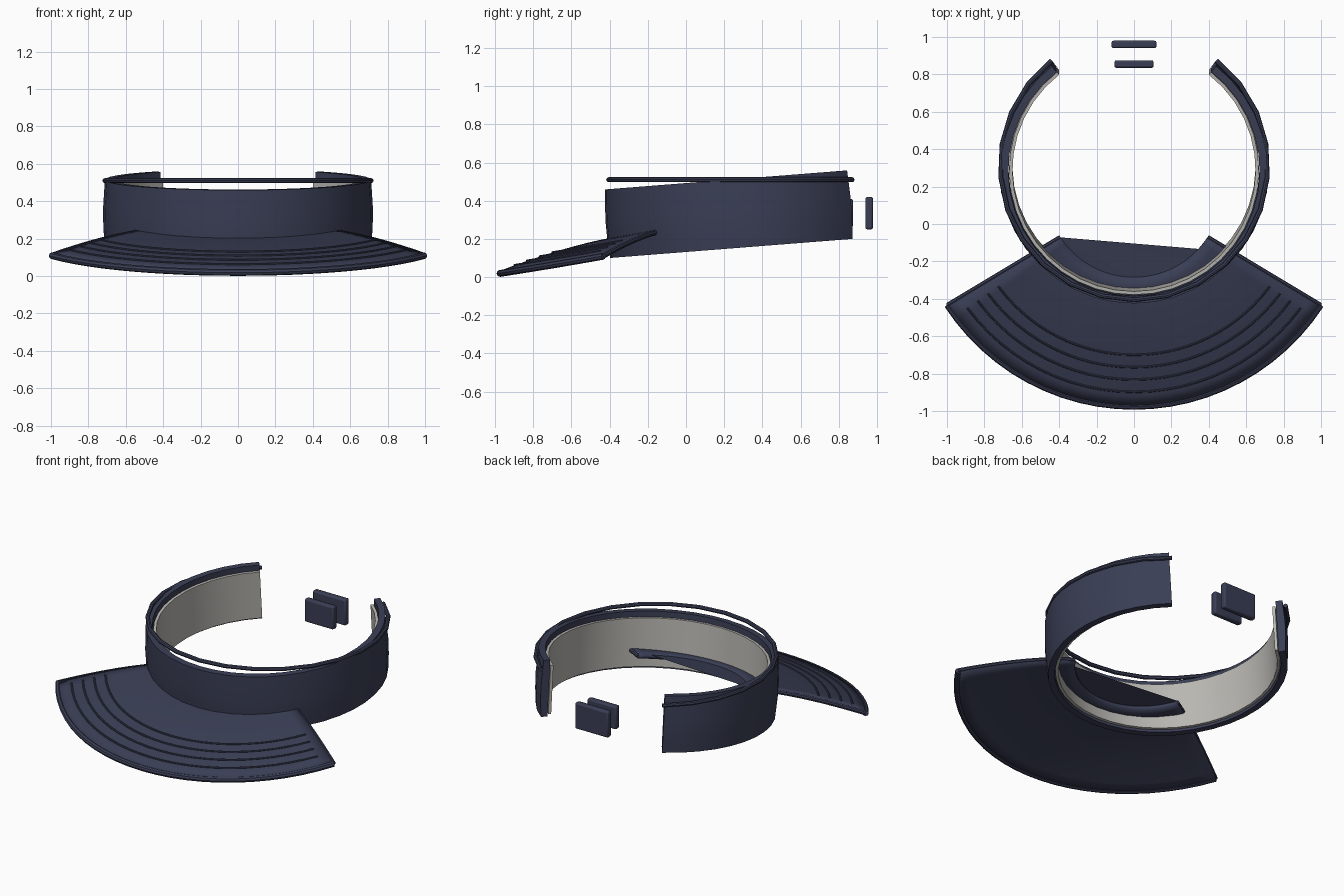
import bpy
import bmesh
from math import sin, cos, radians
from mathutils import Vector

if "Cube" in bpy.data.objects:
    bpy.data.objects.remove(bpy.data.objects["Cube"], do_unlink=True)


def material(name, rgb):
    mat = bpy.data.materials.new(name)
    mat.use_nodes = True
    colour = (*rgb, 1)
    mat.diffuse_color = colour
    mat.node_tree.nodes["Principled BSDF"].inputs["Base Color"].default_value = colour
    return mat


NAVY = material("navy fabric", (0.042, 0.048, 0.09))
GREY = material("warm grey lining", (0.48, 0.47, 0.44))


def select(obj):
    bpy.ops.object.select_all(action="DESELECT")
    obj.select_set(True)
    bpy.context.view_layer.objects.active = obj


def finish(name, bm, mat, smooth=True):
    mesh = bpy.data.meshes.new(name)
    bm.to_mesh(mesh)
    bm.free()
    obj = bpy.data.objects.new(name, mesh)
    bpy.context.collection.objects.link(obj)
    mesh.materials.append(mat)
    if smooth:
        select(obj)
        bpy.ops.object.shade_smooth_by_angle(angle=radians(35))
    return obj


def tube(name, points, radius, mat):
    curve = bpy.data.curves.new(name, "CURVE")
    curve.dimensions = "3D"
    curve.bevel_depth = radius
    curve.bevel_resolution = 2
    curve.use_fill_caps = True
    spline = curve.splines.new("POLY")
    spline.points.add(len(points) - 1)
    for p, co in zip(spline.points, points):
        p.co = (*co, 1)
    curve.materials.append(mat)
    obj = bpy.data.objects.new(name, curve)
    bpy.context.collection.objects.link(obj)
    select(obj)
    bpy.ops.object.convert(target="MESH")
    bpy.ops.object.shade_smooth_by_angle(angle=radians(35))


def spread(half, count):
    return [half * (2 * i / count - 1) for i in range(count + 1)]


# Open rings swept around the head, tilted up toward the back
OPENING = radians(142)


def open_ring(name, profile, mat, segments=32):
    bm = bmesh.new()
    rings = [[bm.verts.new((r * sin(a), -r * cos(a), z)) for r, z in profile]
             for a in spread(OPENING, segments)]
    n = len(profile)
    for r0, r1 in zip(rings, rings[1:]):
        for j in range(n):
            k = (j + 1) % n
            bm.faces.new((r0[j], r1[j], r1[k], r0[k]))
    bm.faces.new(rings[0])
    bm.faces.new(rings[-1][::-1])
    bmesh.ops.recalc_face_normals(bm, faces=bm.faces)
    obj = finish(name, bm, mat)
    obj.location = (0, 0.313, 0.156)
    obj.rotation_euler.x = radians(4.5)


open_ring("head_band", [(0.712, 0), (0.72, 0.1), (0.722, 0.2), (0.712, 0.36),
                        (0.672, 0.36), (0.672, 0)], NAVY)
open_ring("sweatband_lining", [(0.668, 0.015), (0.668, 0.325),
                               (0.65, 0.325), (0.65, 0.015)], GREY)

# Level cord around the top of the band
tube("top_cord", [(0.715 * sin(a), 0.31 - 0.715 * cos(a), 0.51)
                  for a in spread(OPENING, 20)], 0.013, NAVY)

# Curved brim: a fan that drops forward and lifts at its sides
FAN = radians(59)
INNER, OUTER = 0.45, 1.14


def brim_point(r, a, lift=0.0):
    t = (a / FAN) ** 2
    s = (r - INNER) / (OUTER - INNER)
    reach = r * (1 + 0.02 * t)
    z = 0.22 - 0.187 * s ** 1.4 + (0.04 + 0.05 * s) * t
    return Vector((reach * sin(a), 0.165 - reach * cos(a), z + lift))


bm = bmesh.new()
STEPS = 12
rows = [[bm.verts.new(brim_point(INNER + (OUTER - INNER) * i / STEPS, a))
         for a in spread(FAN, 24)] for i in range(STEPS + 1)]
for r0, r1 in zip(rows, rows[1:]):
    for j in range(len(r0) - 1):
        bm.faces.new((r0[j], r1[j], r1[j + 1], r0[j + 1]))
brim = finish("brim", bm, NAVY)
solid = brim.modifiers.new("thickness", "SOLIDIFY")
solid.thickness = 0.026
solid.offset = -1

# Flat web closing the inner arc of the brim
bm = bmesh.new()
arc = [bm.verts.new(brim_point(INNER, a, -0.002)) for a in spread(FAN, 24)[:-2]]
for v0, v1 in zip(arc[1:], arc[2:]):
    bm.faces.new((arc[0], v0, v1))
finish("brim_web", bm, NAVY, smooth=False)

# Piping on the outer edge and raised stitch rows
tube("brim_piping", [brim_point(OUTER, a, -0.014) for a in spread(FAN, 24)], 0.018, NAVY)
for i in range(4):
    tube(f"stitch_row_{i + 1}",
         [brim_point(0.865 + 0.066 * i, a, 0.001) for a in spread(FAN * 0.94, 24)],
         0.006, NAVY)
for side, a in (("right", -FAN), ("left", FAN)):
    tube(f"brim_side_edge_{side}",
         [brim_point(INNER + (OUTER - INNER) * i / STEPS, a, -0.012)
          for i in range(STEPS + 1)], 0.013, NAVY)


# Closure tabs behind the head
def tab(name, y, size):
    bm = bmesh.new()
    bmesh.ops.create_cube(bm, size=1)
    bmesh.ops.scale(bm, vec=size, verts=bm.verts)
    obj = finish(name, bm, NAVY)
    obj.location = (0, y, 0.335)
    bevel = obj.modifiers.new("soft_edges", "BEVEL")
    bevel.width = 0.01
    bevel.segments = 2


tab("closure_tab_outer", 0.96, (0.24, 0.04, 0.17))
tab("closure_tab_inner", 0.855, (0.21, 0.04, 0.15))
